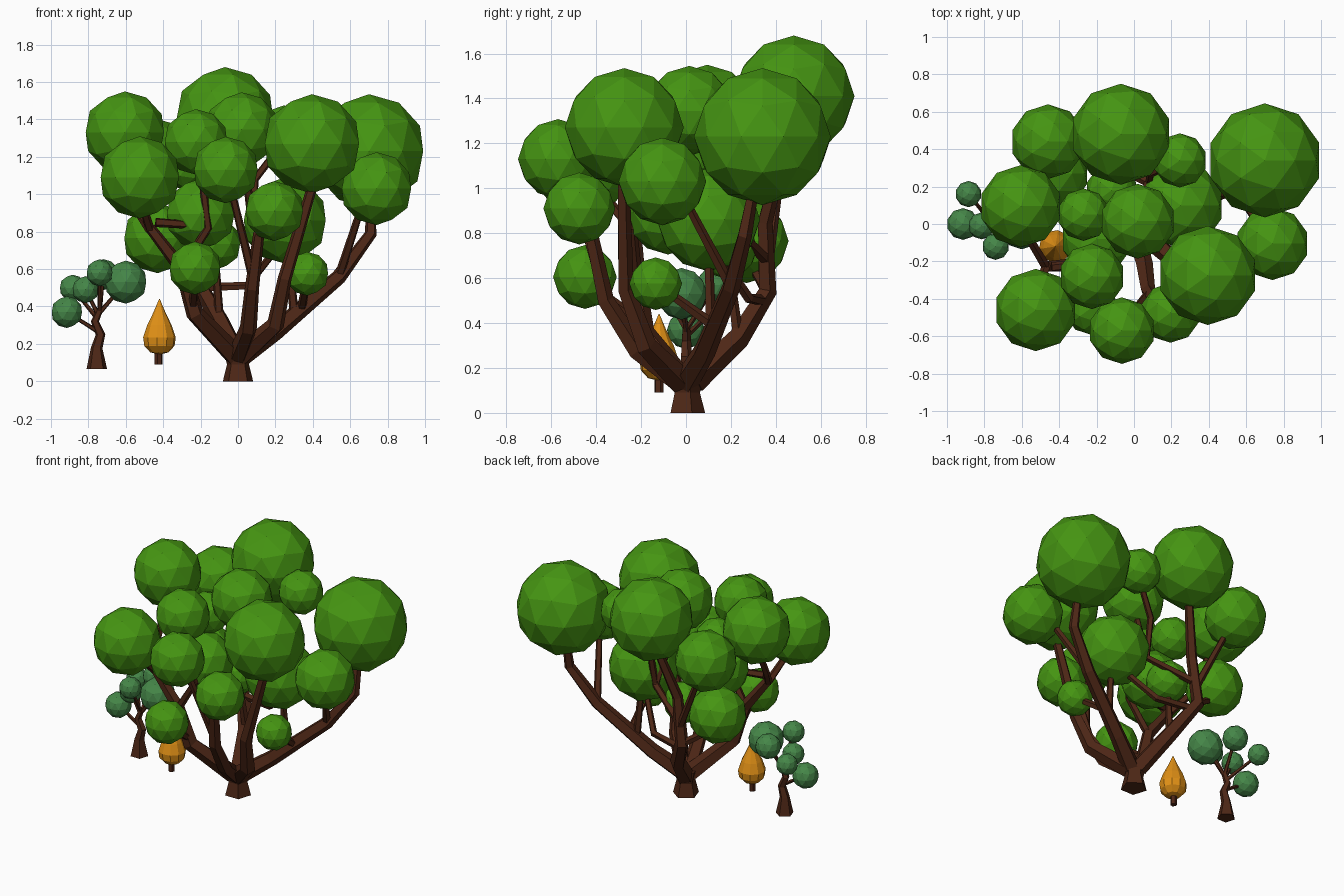
import bpy, bmesh, math
from mathutils import Vector, Matrix


def material(name, rgb):
    m = bpy.data.materials.new(name)
    m.diffuse_color = (*rgb, 1)
    return m


BARK = material("bark", (0.075, 0.02, 0.008))
LEAF = material("leaf_green", (0.06, 0.30, 0.006))
BLUE_LEAF = material("leaf_blue_green", (0.06, 0.24, 0.065))
GOLD = material("leaf_gold", (0.75, 0.28, 0.008))


def finish(name, bm, mat):
    bmesh.ops.recalc_face_normals(bm, faces=bm.faces)
    me = bpy.data.meshes.new(name)
    bm.to_mesh(me)
    bm.free()
    me.materials.append(mat)
    ob = bpy.data.objects.new(name, me)
    bpy.context.collection.objects.link(ob)
    return ob


def tube(bm, pts, radii, sides=5):
    """Faceted limb through pts with one radius per point."""
    pts = [Vector(p) for p in pts]
    rings = []
    for i, p in enumerate(pts):
        d = Vector()
        if i > 0:
            d += (p - pts[i - 1]).normalized()
        if i < len(pts) - 1:
            d += (pts[i + 1] - p).normalized()
        q = Vector((0, 0, 1)).rotation_difference(d)
        rings.append([bm.verts.new(p + q @ Vector((
            radii[i] * math.cos(math.tau * (k + .25) / sides),
            radii[i] * math.sin(math.tau * (k + .25) / sides), 0))) for k in range(sides)])
    for a, b in zip(rings, rings[1:]):
        for k in range(sides):
            j = (k + 1) % sides
            bm.faces.new((a[k], a[j], b[j], b[k]))
    bm.faces.new(rings[0])
    bm.faces.new(rings[-1])


def limb(bm, r0, r1, *pts):
    n = len(pts) - 1
    tube(bm, pts, [r0 + (r1 - r0) * i / n for i in range(n + 1)])


def foliage(name, balls, mat):
    bm = bmesh.new()
    for x, y, z, r in balls:
        bmesh.ops.create_icosphere(bm, subdivisions=2, radius=r,
                                   matrix=Matrix.Translation((x, y, z)))
    finish(name, bm, mat)


# Large tree: leaf balls
foliage("large_tree_upper_foliage", [
    (.70, .34, 1.23, .305), (.395, -.275, 1.27, .265), (-.07, .48, 1.41, .27),
    (.02, .015, 1.345, .2), (-.605, .095, 1.33, .22), (-.525, -.46, 1.09, .22),
    (-.065, -.57, 1.13, .178), (.74, -.105, 1.03, .195), (-.225, -.28, 1.28, .175),
    (.245, .34, 1.33, .145), (-.46, .44, 1.21, .2), (-.27, .05, 1.16, .14)], LEAF)
foliage("large_tree_lower_foliage", [
    (.195, -.475, .91, .16), (.37, -.135, .575, .117), (-.23, -.45, .605, .142),
    (-.43, .27, .765, .187), (-.20, -.08, .895, .19), (.25, .10, .86, .23),
    (-.12, .18, .735, .138)], LEAF)

# Large tree: flared trunk
bm = bmesh.new()
tube(bm, [(0, 0, 0), (0, 0, .09), (0, 0, .175)], [.085, .062, .085])
finish("large_tree_trunk", bm, BARK)

# Large tree: main limbs, then their forks
bm = bmesh.new()
limb(bm, .06, .025, (.02, 0, .14), (.2, .08, .27), (.54, .2, .56), (.71, .26, .79), (.71, .3, 1.0))
limb(bm, .06, .028, (.02, -.02, .14), (.2, -.18, .3), (.25, -.27, .55), (.4, -.28, 1.05))
limb(bm, .055, .025, (0, -.03, .14), (.055, -.22, .28), (.075, -.36, .5), (.11, -.42, .78), (.16, -.46, .85))
limb(bm, .06, .03, (-.02, -.02, .14), (-.23, -.19, .36), (-.3, -.22, .6), (-.47, -.23, .82))
limb(bm, .06, .028, (-.01, .03, .14), (-.1, .23, .33), (-.22, .36, .54), (-.18, .35, .85), (-.08, .44, 1.2))
finish("large_tree_main_branches", bm, BARK)

bm = bmesh.new()
for pts in [
    ((.54, .2, .56), (.65, .02, .9)),
    ((.34, .12, .39), (.37, -.1, .55)),
    ((.3, .11, .36), (.27, .1, .7)),
    ((.08, -.37, .55), (-.03, -.5, 1.0)),
    ((-.24, -.2, .4), (-.23, -.4, .55)),
    ((-.47, -.23, .81), (-.53, -.4, 1.0)),
    ((-.47, -.23, .81), (-.56, -.08, .95), (-.58, .06, 1.2)),
    ((-.3, -.22, .6), (-.16, -.24, .82), (-.2, -.27, 1.15)),
    ((-.44, -.23, .85), (-.16, -.2, .83)),
    ((-.2, .36, .68), (.08, .22, .82), (.09, .27, 1.08), (.22, .33, 1.25)),
    ((.08, .22, .82), (.03, .06, 1.2)),
    ((-.22, .36, .54), (-.4, .29, .66)),
    ((-.2, .36, .64), (-.4, .42, 1.08)),
    ((-.2, .34, .5), (.05, .28, .51), (.2, .15, .7)),
    ((-.1, .23, .34), (-.12, .19, .65)),
    ((-.2, -.08, .95), (-.27, .03, 1.1)),
]:
    limb(bm, .026, .02, *pts)
finish("large_tree_side_branches", bm, BARK)

# Small tree: foliage, crooked trunk and twigs
small = [(-.60, -.02, .53, .115), (-.915, 0, .37, .085), (-.74, -.12, .58, .072),
         (-.885, .16, .50, .07), (-.815, -.01, .49, .072), (-.72, .13, .57, .083)]
foliage("small_tree_foliage", small, BLUE_LEAF)
bm = bmesh.new()
tube(bm, [(-.755, 0, .065), (-.755, 0, .18), (-.735, 0, .25), (-.765, 0, .32), (-.74, 0, .38)],
     [.058, .032, .027, .023, .018])
starts = [(-.745, 0, .36), (-.74, 0, .26), (-.74, 0, .37), (-.755, 0, .34), (-.75, 0, .36), (-.74, 0, .37)]
for s, b in zip(starts, small):
    limb(bm, .013, .009, s, b[:3])
finish("small_tree_trunk", bm, BARK)

# Golden shrub: teardrop crown on a short stem
bm = bmesh.new()
profile = [(.002, .44), (.032, .37), (.066, .30), (.088, .235), (.082, .19), (.05, .155), (.01, .145)]
tube(bm, [(-.42, -.12, z) for r, z in reversed(profile)], [r for r, z in reversed(profile)], 10)
finish("shrub_crown", bm, GOLD)
bm = bmesh.new()
tube(bm, [(-.425, -.12, .09), (-.425, -.12, .17)], [.021, .021], 6)
finish("shrub_stem", bm, BARK)
